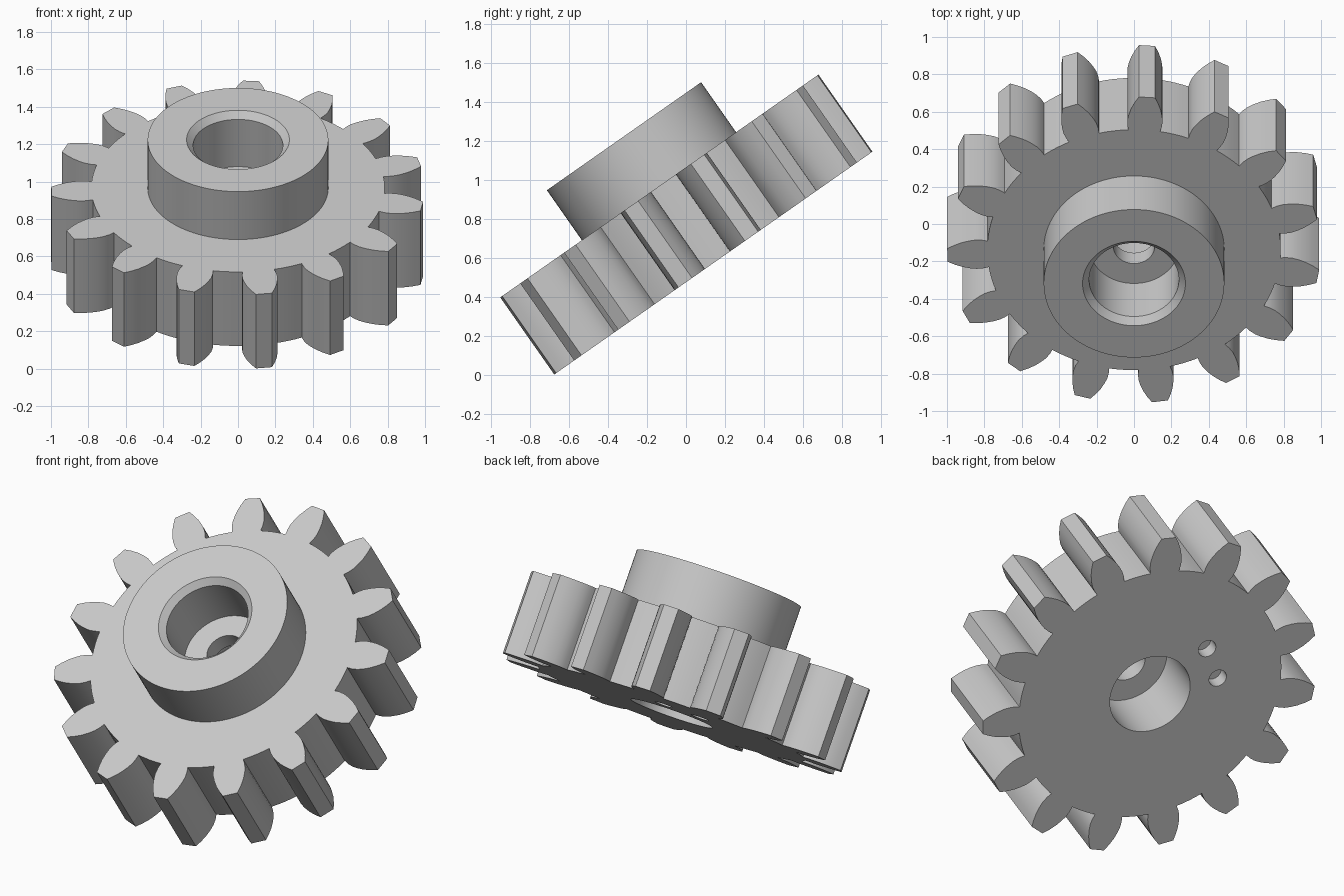
import bpy, bmesh
from math import sin, cos, pi, radians, sqrt, atan2

cube = bpy.data.objects.get("Cube")
if cube:
    bpy.data.objects.remove(cube, do_unlink=True)

TEETH = 15
ROOT, HALF = 0.78, 0.2415          # root radius, half of the gear thickness
HUB_R, HUB_TOP = 0.483, HALF + 0.313
BORE, PIN = 0.24, 0.11
TILT = radians(35)

grey = bpy.data.materials.new("plain grey")
grey.use_nodes = True
colour = (0.58, 0.58, 0.58, 1)
grey.diffuse_color = colour
grey.node_tree.nodes["Principled BSDF"].inputs["Base Color"].default_value = colour


def make_object(name, bm):
    bmesh.ops.recalc_face_normals(bm, faces=bm.faces)
    mesh = bpy.data.meshes.new(name)
    bm.to_mesh(mesh)
    bm.free()
    mesh.materials.append(grey)
    obj = bpy.data.objects.new(name, mesh)
    bpy.context.collection.objects.link(obj)
    return obj


def prism(name, outline, low, high):
    """Extrude a flat outline from low to high."""
    bm = bmesh.new()
    face = bm.faces.new([bm.verts.new((x, y, low)) for x, y in outline])
    top = bmesh.ops.extrude_face_region(bm, geom=[face])["geom"]
    verts = [v for v in top if isinstance(v, bmesh.types.BMVert)]
    bmesh.ops.translate(bm, verts=verts, vec=(0, 0, high - low))
    return make_object(name, bm)


def lathe(name, profile, centre=(0, 0), sides=96):
    """Stack rings of (radius, height) into a closed round solid."""
    bm = bmesh.new()
    rings = [[bm.verts.new((centre[0] + r * cos(2 * pi * i / sides),
                            centre[1] + r * sin(2 * pi * i / sides), z))
              for i in range(sides)] for r, z in profile]
    for a, b in zip(rings, rings[1:]):
        for i in range(sides):
            j = (i + 1) % sides
            bm.faces.new((a[i], a[j], b[j], b[i]))
    bm.faces.new(rings[0][::-1])
    bm.faces.new(rings[-1])
    return make_object(name, bm)


def combine(target, tool, operation):
    mod = target.modifiers.new(operation.lower(), "BOOLEAN")
    mod.operation, mod.object, mod.solver = operation, tool, "EXACT"
    bpy.context.view_layer.objects.active = target
    bpy.ops.object.modifier_apply(modifier=mod.name)
    bpy.data.objects.remove(tool, do_unlink=True)


# Toothed wheel: curved flanks as (radius, half width), with root arcs between
flank = [(ROOT, 0.085), (0.81, 0.092), (0.845, 0.094), (0.88, 0.089),
         (0.92, 0.079), (0.96, 0.063), (0.998, 0.043)]
tooth = [(r, -w) for r, w in flank] + [(r, w) for r, w in reversed(flank)]
step = 2 * pi / TEETH
base = atan2(flank[0][1], ROOT)
outline = []
for n in range(TEETH):
    a = radians(86) + n * step
    outline += [(r * cos(a) - t * sin(a), r * sin(a) + t * cos(a)) for r, t in tooth]
    root = sqrt(ROOT ** 2 + flank[0][1] ** 2)
    for k in (1, 2, 3):
        b = a + base + (step - 2 * base) * k / 4
        outline.append((root * cos(b), root * sin(b)))
gear = prism("spur_gear", outline, -HALF, HALF)

# Raised hub
combine(gear, lathe("hub", [(HUB_R, 0), (HUB_R, HUB_TOP)]), "UNION")

# Chamfered upper bore, narrow centre hole and lower bore
web_top, web_low = HUB_TOP - 0.343, HUB_TOP - 0.443
chamfer = 0.035
combine(gear, lathe("bore_cutter", [
    (BORE, -HALF - 0.1), (BORE, web_low), (PIN, web_low), (PIN, web_top),
    (BORE, web_top), (BORE, HUB_TOP - chamfer),
    (BORE + chamfer, HUB_TOP), (BORE + chamfer, HUB_TOP + 0.1)]), "DIFFERENCE")

# Two blind pin holes in the underside
for angle in (113, 144):
    a = radians(angle)
    combine(gear, lathe("pin_hole_cutter", [(0.052, -HALF - 0.1), (0.052, -HALF + 0.08)],
                        (0.405 * cos(a), 0.405 * sin(a)), 32), "DIFFERENCE")

# Smooth curves with sharp edges, tilted towards the front
bpy.ops.object.select_all(action="DESELECT")
gear.select_set(True)
bpy.context.view_layer.objects.active = gear
bpy.ops.object.shade_smooth_by_angle(angle=radians(25))
gear.rotation_euler = (TILT, 0, 0)
gear.location = (0, 0, 0.769)
